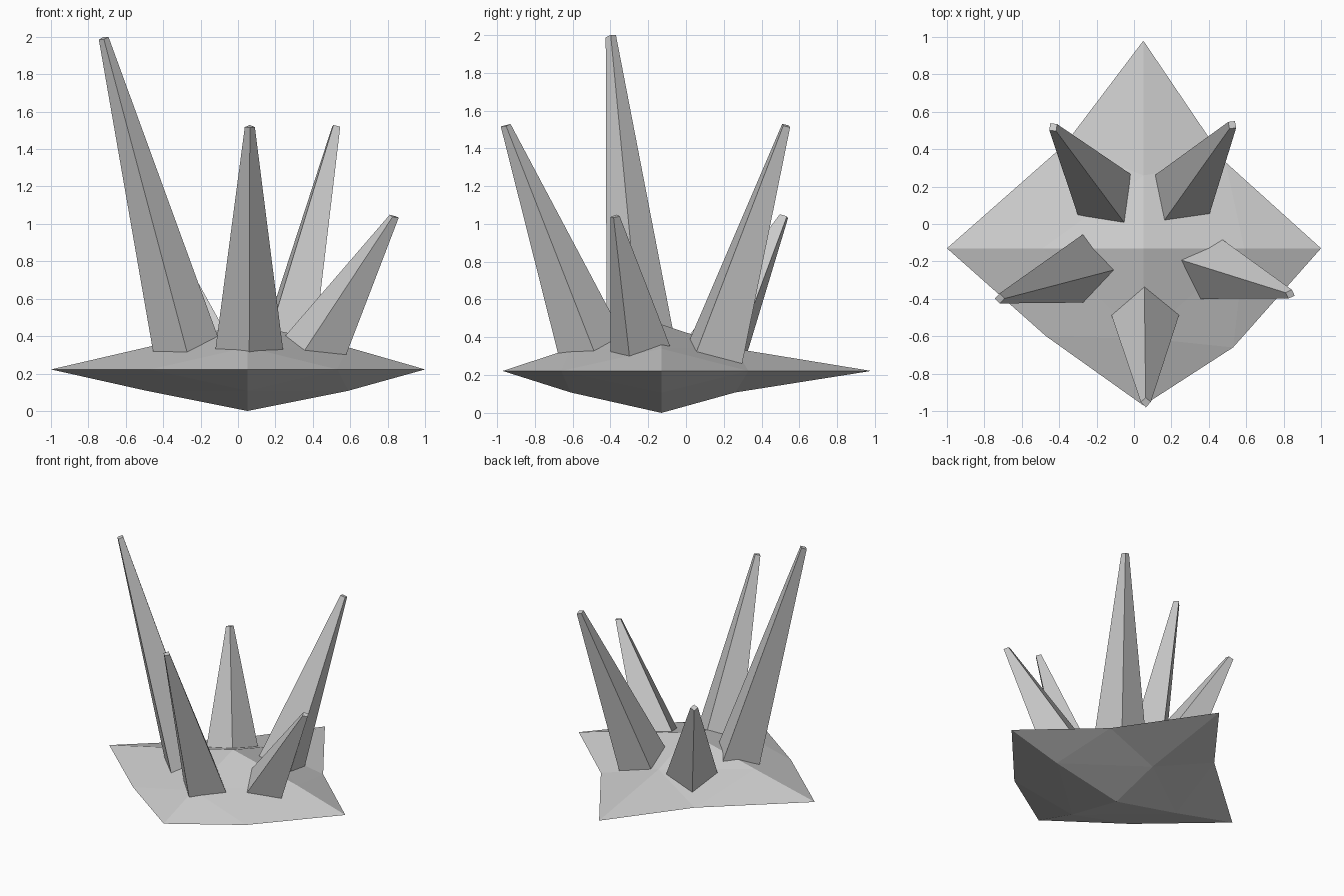
import bpy
import bmesh
from mathutils import Vector

if "Cube" in bpy.data.objects:
    bpy.data.objects.remove(bpy.data.objects["Cube"])


def make_object(name, bm):
    bmesh.ops.recalc_face_normals(bm, faces=bm.faces)
    mesh = bpy.data.meshes.new(name)
    bm.to_mesh(mesh)
    bm.free()
    obj = bpy.data.objects.new(name, mesh)
    bpy.context.collection.objects.link(obj)
    return obj


# Flattened base: octahedron with each face split in four around uneven edge midpoints
CX, CY, CZ = 0.05, -0.13, 0.222
X = [(-1, CY, CZ), (1, CY, CZ)]
Y = [(CX, -0.97, CZ), (CX, 0.98, CZ)]
Z = [(CX, CY, 0), (CX, CY, 0.468)]
rim_mid = {(0, 0): (-0.47, -0.60), (1, 0): (0.53, -0.66),
           (0, 1): (-0.37, 0.425), (1, 1): (0.49, 0.33)}
side_x = (-0.49, 0.59)
side_y = (-0.61, 0.26)
level = (0.108, 0.34)

bm = bmesh.new()
for i in (0, 1):
    for j in (0, 1):
        for k in (0, 1):
            x, y, z = X[i], Y[j], Z[k]
            xy = (*rim_mid[i, j], CZ)
            xz = (side_x[i], CY, level[k])
            yz = (CX, side_y[j], level[k])
            for tri in ((x, xy, xz), (y, yz, xy), (z, xz, yz), (xy, yz, xz)):
                bm.faces.new([bm.verts.new(p) for p in tri])
bmesh.ops.remove_doubles(bm, verts=bm.verts, dist=0.001)
make_object("base", bm)


# Four-sided tapering spike, its foot sunk slightly into the base
def spike(name, tip, foot, taper=0.15, sink=0.05):
    foot = [Vector(p) for p in foot]
    centre = sum(foot, Vector()) / 4
    top = [Vector(tip) + (p - centre) * taper for p in foot]
    low = [p + (p - t) * (sink / (t.z - p.z)) for p, t in zip(foot, top)]
    bm = bmesh.new()
    a = [bm.verts.new(p) for p in low]
    b = [bm.verts.new(p) for p in top]
    bm.faces.new(a)
    bm.faces.new(b)
    for i in range(4):
        j = (i + 1) % 4
        bm.faces.new((a[i], a[j], b[j], b[i]))
    make_object(name, bm)


spike("tall_front_left_spike", (-0.718, -0.398, 1.993),
      [(-0.28, -0.06, 0.39), (-0.105, -0.245, 0.39),
       (-0.27, -0.42, 0.305), (-0.45, -0.24, 0.295)])
spike("front_spike", (0.063, -0.953, 1.52),
      [(0.055, -0.335, 0.41), (-0.12, -0.49, 0.335),
       (0.06, -0.68, 0.325), (0.24, -0.49, 0.335)])
spike("short_front_right_spike", (0.835, -0.375, 1.04),
      [(0.26, -0.195, 0.41), (0.36, -0.40, 0.33),
       (0.58, -0.30, 0.305), (0.475, -0.085, 0.355)])
spike("back_right_spike", (0.525, 0.53, 1.52),
      [(0.12, 0.267, 0.345), (0.166, 0.025, 0.40),
       (0.406, 0.06, 0.335), (0.36, 0.30, 0.275)])
spike("short_back_left_spike", (-0.432, 0.518, 1.04),
      [(-0.03, 0.275, 0.345), (-0.065, 0.025, 0.42),
       (-0.305, 0.06, 0.345), (-0.27, 0.31, 0.27)])
